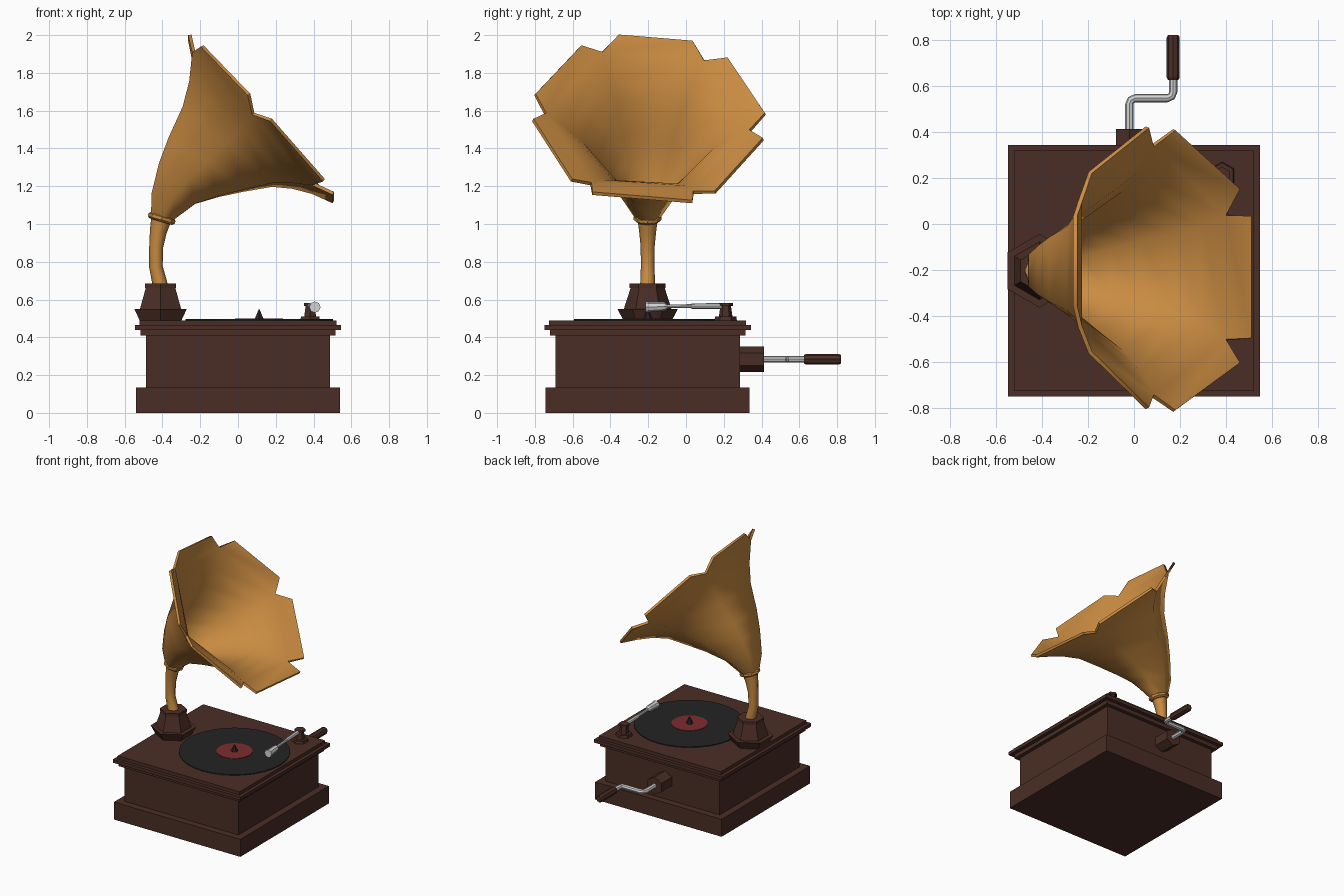
import bpy, bmesh, math
from mathutils import Vector

if "Cube" in bpy.data.objects:
    bpy.data.objects.remove(bpy.data.objects["Cube"])


def material(name, rgb):
    m = bpy.data.materials.new(name)
    m.diffuse_color = (*rgb, 1)
    m.use_nodes = True
    m.node_tree.nodes["Principled BSDF"].inputs["Base Color"].default_value = m.diffuse_color
    return m


GOLD = material("brass", (0.59, 0.26, 0.053))
WOOD = material("dark wood", (0.068, 0.027, 0.018))
STEEL = material("steel", (0.66, 0.66, 0.66))
BLACK = material("black vinyl", (0.017, 0.017, 0.017))
RED = material("red label", (0.21, 0.026, 0.028))


def finish(name, bm, mat, smooth=0, thickness=0):
    bmesh.ops.recalc_face_normals(bm, faces=bm.faces)
    me = bpy.data.meshes.new(name)
    bm.to_mesh(me)
    bm.free()
    ob = bpy.data.objects.new(name, me)
    bpy.context.collection.objects.link(ob)
    me.materials.append(mat)
    bpy.ops.object.select_all(action='DESELECT')
    ob.select_set(True)
    bpy.context.view_layer.objects.active = ob
    if thickness:
        mod = ob.modifiers.new("thickness", 'SOLIDIFY')
        mod.thickness, mod.offset = thickness, 0
        bpy.ops.object.modifier_apply(modifier=mod.name)
    if smooth:
        bpy.ops.object.shade_smooth_by_angle(angle=math.radians(smooth))
    return ob


def skin(bm, rings):
    """Join consecutive closed rings with quads."""
    for a, b in zip(rings, rings[1:]):
        n = len(a)
        for i in range(n):
            bm.faces.new((a[i], a[(i + 1) % n], b[(i + 1) % n], b[i]))


def sweep(name, path, radii, mat, sides=8, flat_axis=(0, 1, 0), phase=0.0, smooth=0):
    """Capped solid of regular cross-sections along a planar path."""
    bm = bmesh.new()
    pts = [Vector(p) for p in path]
    side = Vector(flat_axis)
    rings = []
    for i, p in enumerate(pts):
        t = (pts[min(i + 1, len(pts) - 1)] - pts[max(i - 1, 0)]).normalized()
        up = t.cross(side)
        rings.append([])
        for k in range(sides):
            a = 2 * math.pi * k / sides + phase
            rings[-1].append(bm.verts.new(p + radii[i] * (side * math.cos(a) + up * math.sin(a))))
    skin(bm, rings)
    bm.faces.new(rings[0])
    bm.faces.new(rings[-1])
    return finish(name, bm, mat, smooth)


def upright(name, x, y, profile, mat, sides, phase=0.0, smooth=0):
    """Vertical stepped solid from (radius, height) pairs."""
    return sweep(name, [(x, y, z) for r, z in profile], [r for r, z in profile],
                 mat, sides, phase=phase, smooth=smooth)


CY = -0.203          # centre of the cabinet in y
S = math.sqrt(2)

# Cabinet: plinth, body and stepped lid
for name, profile in (
        ("cabinet_plinth", [(0.54, 0), (0.54, 0.135)]),
        ("cabinet_body", [(0.488, 0.13), (0.488, 0.415)]),
        ("cabinet_lid", [(0.517, 0.41), (0.517, 0.44), (0.546, 0.44), (0.546, 0.465),
                         (0.521, 0.465), (0.521, 0.49)])):
    upright(name, 0, CY, [(r * S, z) for r, z in profile], WOOD, 4, math.pi / 4)

# Record with label and spindle
upright("record", 0.112, CY, [(0.39, 0.488), (0.39, 0.496)], BLACK, 32)
upright("record_label", 0.112, CY, [(0.127, 0.494), (0.127, 0.499)], RED, 32)
upright("record_spindle", 0.112, CY, [(0.028, 0.495), (0.003, 0.548)], BLACK, 6)

# Hexagonal horn pedestal
upright("horn_pedestal", -0.41, CY,
        [(0.127, 0.488), (0.16, 0.55), (0.126, 0.55), (0.09, 0.662), (0.095, 0.662), (0.095, 0.685)],
        WOOD, 6)

# Bent neck and collar ring
sweep("horn_neck",
      [(-0.41, CY, 0.67), (-0.422, CY, 0.72), (-0.435, CY, 0.775), (-0.433, CY, 0.88),
       (-0.422, CY, 0.96), (-0.403, CY, 1.04)],
      [0.04, 0.038, 0.036, 0.037, 0.045, 0.056], GOLD, 8, smooth=50)
sweep("horn_collar",
      [(-0.409, CY, 1.012), (-0.406, CY, 1.022), (-0.402, CY, 1.037), (-0.399, CY, 1.047)],
      [0.062, 0.074, 0.074, 0.062], GOLD, 8, smooth=40)

# Horn: hexagonal rings given by the (x, z) of upper and lower edge, leaning to +y
LEAN = 0.083
bm = bmesh.new()
sections = [((-0.452, 1.05), (-0.35, 1.025)), ((-0.45, 1.16), (-0.23, 1.115)),
            ((-0.41, 1.32), (-0.10, 1.155)), ((-0.36, 1.45), (0.03, 1.185)),
            ((-0.285, 1.61), (0.18, 1.215)), ((-0.25, 1.74), (0.29, 1.21)),
            ((-0.234, 1.887), (0.395, 1.19))]
rings = []
for i, (top, low) in enumerate(sections):
    top, low = Vector((top[0], 0, top[1])), Vector((low[0], 0, low[1]))
    c, half = (top + low) / 2, (top - low) / 2
    R = half.length / math.cos(math.pi / 6)
    u = half.normalized()
    lean = LEAN * i / (len(sections) - 1)
    ring = []
    for k in range(6):
        a = math.radians(30 + 60 * k)
        v = c + u * R * math.cos(a)
        y = R * math.sin(a)
        ring.append(bm.verts.new((v.x, CY + y + lean * (v.z - c.z), v.z - lean * y)))
    rings.append(ring)
skin(bm, rings)

# Six petals flare from the last ring, leaving notches between them
half_rim = [(-0.255, 0.195, 1.985), (-0.19, 0.39, 1.91), (0.058, 0.61, 1.635),
            (0.175, 0.61, 1.50), (0.455, 0.38, 1.20), (0.505, 0.265, 1.14)]
rim = half_rim + [(x, -y, z) for x, y, z in reversed(half_rim)]
rim = [bm.verts.new((x, CY + 0.007 + y + LEAN * (z - 1.56), z - LEAN * y)) for x, y, z in rim]
for k in range(6):
    bm.faces.new((rings[-1][k - 1], rim[2 * k - 1], rim[2 * k], rings[-1][k]))
finish("horn", bm, GOLD, smooth=65, thickness=0.018)

# Tone arm: post, rod, sleeve and sound head
upright("arm_post", 0.382, 0.21,
        [(0.06, 0.488), (0.056, 0.51), (0.036, 0.51), (0.028, 0.565), (0.038, 0.565), (0.038, 0.582)],
        WOOD, 6)
Z = (0, 0, 1)
sweep("arm_rod", [(0.383, 0.2, 0.566), (0.4, -0.12, 0.564)], [0.011, 0.01], STEEL, 8, Z)
sweep("arm_sleeve", [(0.383, 0.19, 0.566), (0.39, 0.03, 0.565)], [0.016, 0.014], STEEL, 8, Z)
sweep("arm_head",
      [(0.402, -0.1, 0.563), (0.403, -0.115, 0.563), (0.406, -0.19, 0.561), (0.407, -0.215, 0.56)],
      [0.014, 0.023, 0.026, 0.03], STEEL, 8, Z)

# Winding crank: hexagonal boss, bent shaft and wooden handle
CZ = 0.284
sweep("crank_boss", [(-0.02, 0.28, CZ), (-0.02, 0.413, CZ)], [0.067] * 2, WOOD, 6, Z)
sweep("crank_shaft",
      [(-0.02, 0.40, CZ), (-0.02, 0.52, CZ), (-0.013, 0.538, CZ), (0.005, 0.546, CZ),
       (0.145, 0.546, CZ), (0.163, 0.554, CZ), (0.17, 0.572, CZ), (0.17, 0.65, CZ)],
      [0.018] * 8, STEEL, 8, Z)
sweep("crank_handle",
      [(0.17, 0.625, CZ), (0.17, 0.635, CZ), (0.17, 0.81, CZ), (0.17, 0.82, CZ)],
      [0.022, 0.028, 0.028, 0.022], WOOD, 8, Z)
